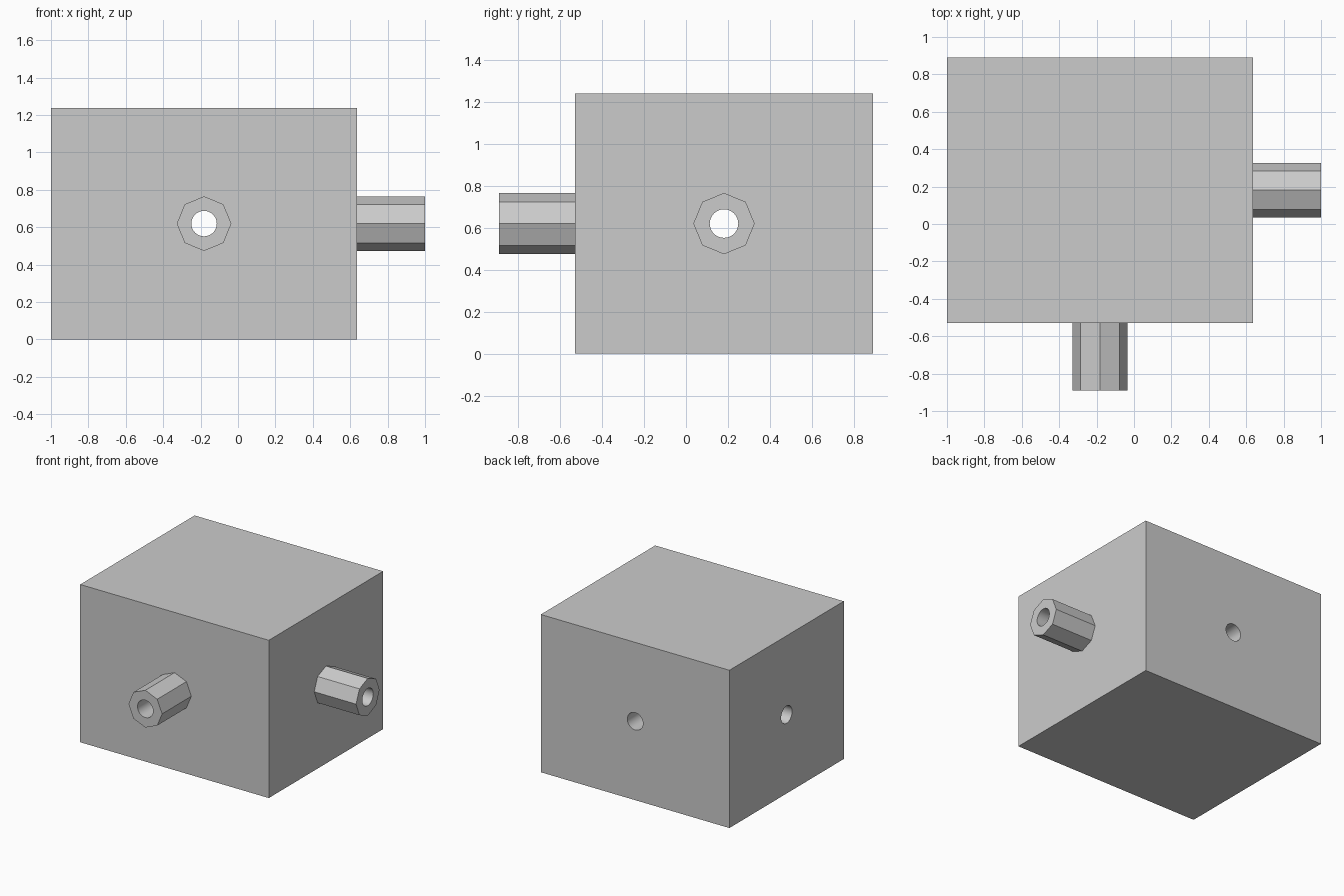
import bpy
import math

cube = bpy.data.objects.get("Cube")
if cube:
    bpy.data.objects.remove(cube, do_unlink=True)

# Shared grey
grey = bpy.data.materials.new("light_grey")
grey.use_nodes = True
grey.diffuse_color = (0.6, 0.6, 0.6, 1)
grey.node_tree.nodes["Principled BSDF"].inputs["Base Color"].default_value = (0.6, 0.6, 0.6, 1)

# Block extents and the point where both channels cross
X0, X1 = -1.0, 0.637
Y0, Y1 = -0.528, 0.89
HEIGHT = 1.238
CX, CY, CZ = (X0 + X1) / 2, (Y0 + Y1) / 2, HEIGHT / 2
SPOUT_R, BORE_R = 0.146, 0.068


def rod(name, axis, start, end, radius, sides):
    """Cylinder along x or y, centred on the channel crossing."""
    mid = (start + end) / 2
    along_x = axis == "x"
    bpy.ops.mesh.primitive_cylinder_add(
        vertices=sides, radius=radius, depth=end - start,
        location=(mid, CY, CZ) if along_x else (CX, mid, CZ),
        rotation=(0, math.pi / 2, 0) if along_x else (math.pi / 2, 0, 0))
    obj = bpy.context.object
    obj.name = name
    obj.data.materials.append(grey)
    return obj


def combine(target, tool, operation):
    """Apply a boolean and discard the tool."""
    tool.hide_render = True
    mod = target.modifiers.new(tool.name, "BOOLEAN")
    mod.operation, mod.object, mod.solver = operation, tool, "EXACT"
    bpy.context.view_layer.objects.active = target
    bpy.ops.object.modifier_apply(modifier=mod.name)
    bpy.data.objects.remove(tool, do_unlink=True)


# Main block
bpy.ops.mesh.primitive_cube_add(size=1, location=(CX, CY, CZ))
block = bpy.context.object
block.name = "block_with_spouts"
block.scale = (X1 - X0, Y1 - Y0, HEIGHT)
bpy.ops.object.transform_apply(location=False, rotation=False, scale=True)
block.data.materials.append(grey)

# Octagonal spouts on the left and front sides
combine(block, rod("left_spout", "x", X1 - 0.2, 1.0, SPOUT_R, 8), "UNION")
combine(block, rod("front_spout", "y", -0.89, Y0 + 0.2, SPOUT_R, 8), "UNION")

# Round channels running right through the block and spouts
combine(block, rod("cross_channel", "x", -1.2, 1.2, BORE_R, 32), "DIFFERENCE")
combine(block, rod("long_channel", "y", -1.2, 1.2, BORE_R, 32), "DIFFERENCE")

# Smooth bores, crisp flats
bpy.ops.object.select_all(action="DESELECT")
block.select_set(True)
bpy.context.view_layer.objects.active = block
bpy.ops.object.shade_smooth_by_angle(angle=math.radians(30))
